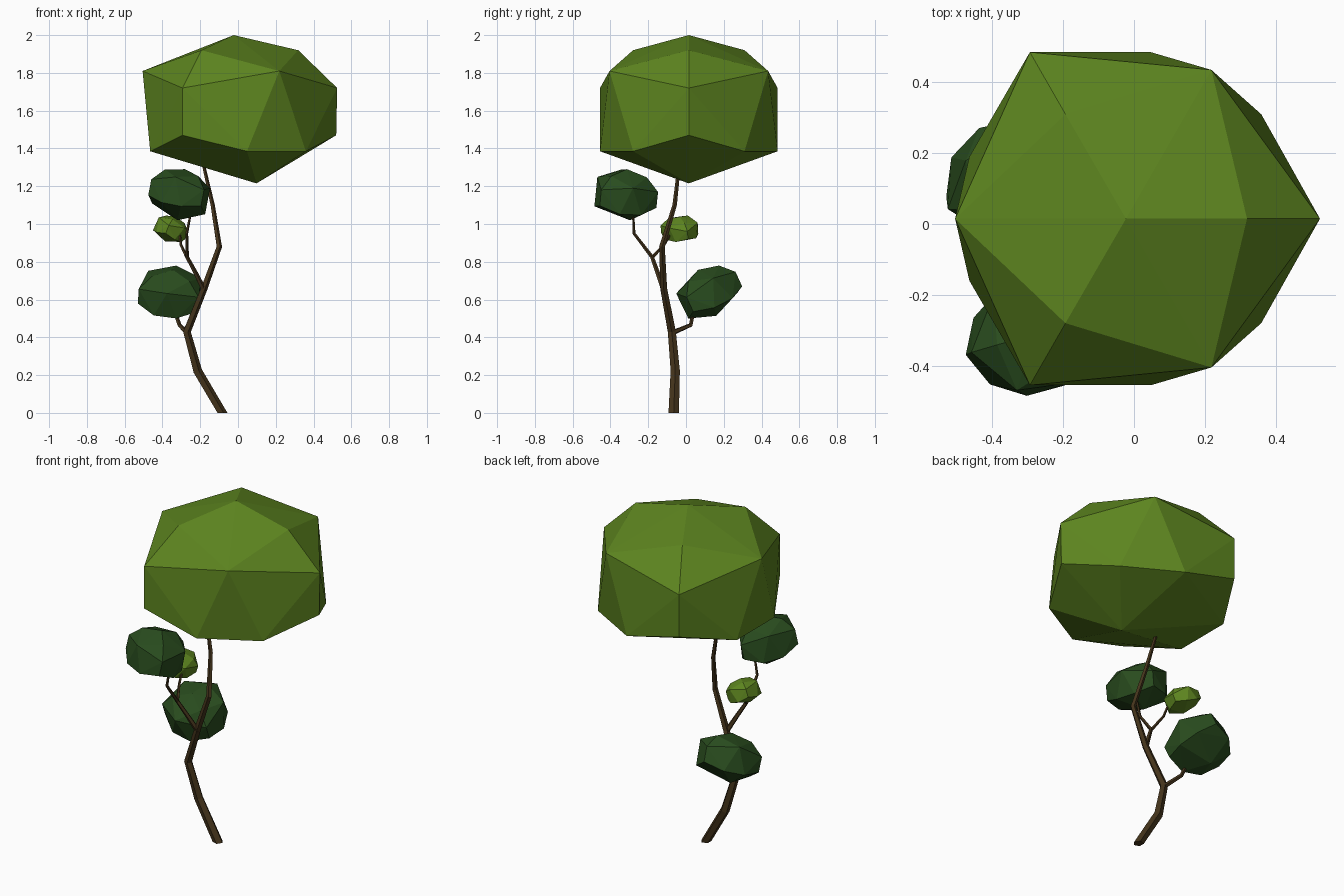
import bpy, bmesh, math
from mathutils import Vector, Euler

if "Cube" in bpy.data.objects:
    bpy.data.objects.remove(bpy.data.objects["Cube"])


def material(name, rgb):
    m = bpy.data.materials.new(name)
    m.diffuse_color = (*rgb, 1)
    m.use_nodes = True
    m.node_tree.nodes["Principled BSDF"].inputs["Base Color"].default_value = m.diffuse_color
    return m


LIME = material("light_leaf", (0.11, 0.235, 0.014))
DARK = material("dark_leaf", (0.022, 0.072, 0.013))
BARK = material("bark", (0.058, 0.034, 0.011))


def finish(name, bm, mat):
    bmesh.ops.recalc_face_normals(bm, faces=bm.faces)
    mesh = bpy.data.meshes.new(name)
    bm.to_mesh(mesh)
    bm.free()
    mesh.materials.append(mat)
    ob = bpy.data.objects.new(name, mesh)
    bpy.context.collection.objects.link(ob)


# Half profile of the leaf clump (x, half width y, z), mirrored across y
CLUMP = [(-.02, 0, 2), (.32, 0, 1.92), (-.19, .295, 1.92), (-.5, 0, 1.81),
         (.22, .42, 1.81), (.525, 0, 1.72), (-.29, .47, 1.72),
         (.52, 0, 1.47), (-.29, .47, 1.47), (.05, .47, 1.385),
         (.36, .295, 1.385), (-.46, .175, 1.385), (.10, 0, 1.215)]


def leaf_clump(name, mat, lo, hi, rot=(0, 0, 0)):
    """Faceted clump, turned by rot degrees and fitted to the box lo..hi."""
    r = Euler([math.radians(a) for a in rot]).to_matrix()
    pts = [r @ Vector((x, s * y, z - 1.6)) for x, y, z in CLUMP
           for s in ((1, -1) if y else (1,))]
    a = [min(p[i] for p in pts) for i in range(3)]
    b = [max(p[i] for p in pts) for i in range(3)]
    bm = bmesh.new()
    for p in pts:
        bm.verts.new([lo[i] + (p[i] - a[i]) / (b[i] - a[i]) * (hi[i] - lo[i])
                      for i in range(3)])
    bmesh.ops.convex_hull(bm, input=bm.verts[:])
    finish(name, bm, mat)


def limb(name, path, r0, r1, sides=5):
    """Tapered faceted tube along a path."""
    pts = [Vector(p) for p in path]
    bm = bmesh.new()
    rings = []
    for i, p in enumerate(pts):
        t = (pts[min(i + 1, len(pts) - 1)] - pts[max(i - 1, 0)]).normalized()
        if p.z == 0:
            t = Vector((0, 0, 1))  # flat foot on the ground
        u = Vector((0, 1, 0)).cross(t).normalized()
        v = t.cross(u)
        r = r0 + (r1 - r0) * i / (len(pts) - 1)
        rings.append([bm.verts.new(p + r * (u * math.cos(k * math.tau / sides)
                                            + v * math.sin(k * math.tau / sides)))
                      for k in range(sides)])
    for q, w in zip(rings, rings[1:]):
        for k in range(sides):
            j = (k + 1) % sides
            bm.faces.new((q[k], q[j], w[j], w[k]))
    bm.faces.new(rings[0])
    bm.faces.new(rings[-1])
    finish(name, bm, BARK)


# Trunk and branches
limb("trunk", [(-.085, -.065, 0), (-.215, -.057, .22), (-.272, -.075, .43),
               (-.18, -.118, .66), (-.10, -.127, .88), (-.135, -.06, 1.1),
               (-.185, -.035, 1.32)], .029, .009)
limb("low_branch", [(-.272, -.07, .425), (-.31, .025, .465),
                    (-.345, .045, .56)], .014, .009)
limb("upper_branch", [(-.18, -.118, .65), (-.225, -.15, .74), (-.27, -.18, .825),
                      (-.272, -.275, .95), (-.25, -.28, 1.06)], .015, .006)
limb("side_twig", [(-.27, -.18, .82), (-.303, -.115, .89),
                   (-.31, -.075, .96)], .009, .006)

# Foliage
leaf_clump("main_canopy", LIME, (-.505, -.455, 1.215), (.525, .485, 2))
leaf_clump("upper_clump", DARK, (-.475, -.485, 1.02), (-.148, -.148, 1.29), (10, 8, 75))
leaf_clump("low_clump", DARK, (-.53, -.052, .50), (-.195, .297, .78), (-25, 5, 200))
leaf_clump("small_clump", LIME, (-.45, -.135, .905), (-.265, .065, 1.045), (-22, 0, 260))
